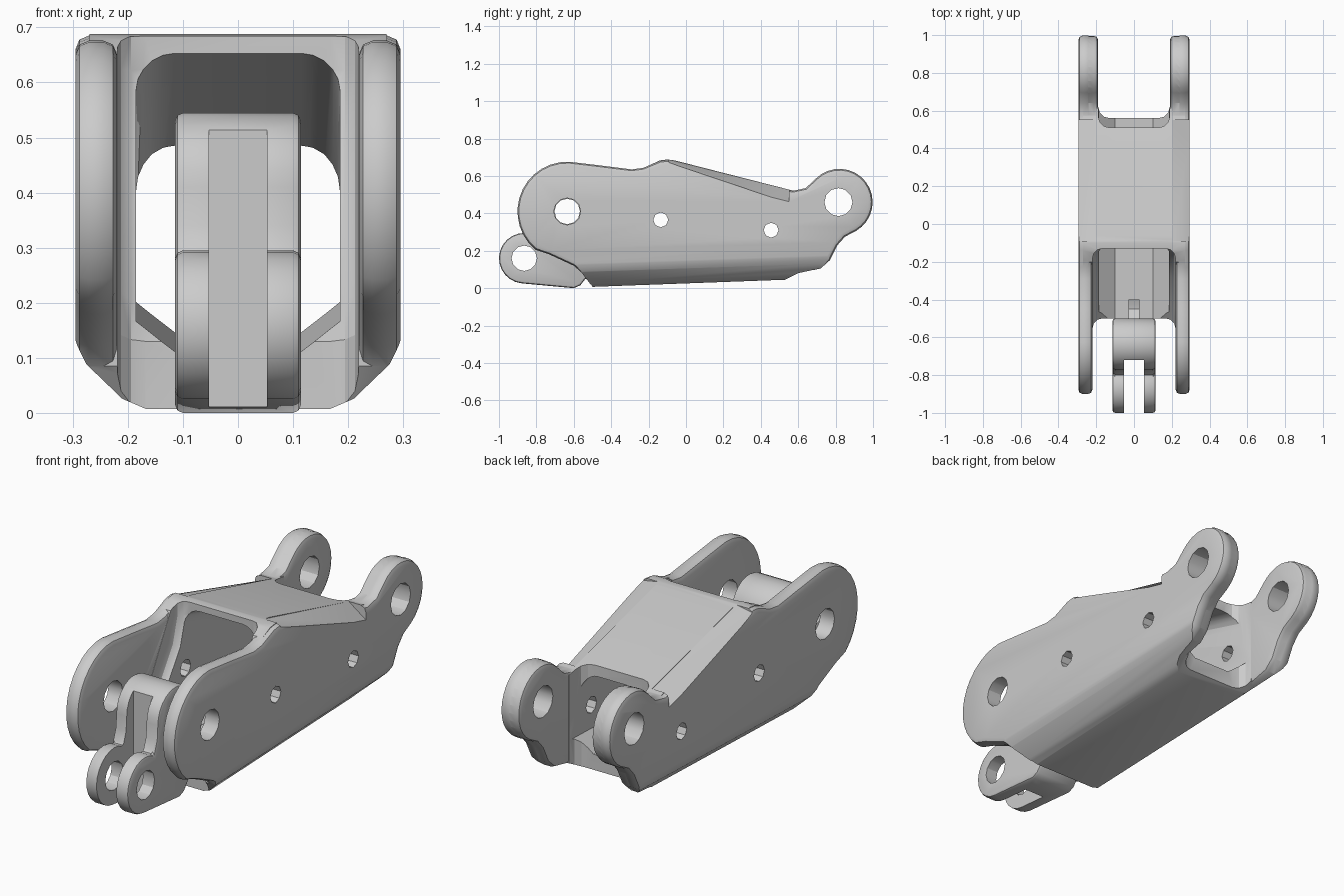
import bpy, bmesh
from math import sin, cos, radians

if "Cube" in bpy.data.objects:
    bpy.data.objects.remove(bpy.data.objects["Cube"])


def arc(cy, cz, r, a0, a1, n):
    return [(cy + r * cos(radians(a0 + (a1 - a0) * i / n)),
             cz + r * sin(radians(a0 + (a1 - a0) * i / n))) for i in range(n + 1)]


def loft(name, ring_a, ring_b):
    """Closed solid between two matching rings of 3D points."""
    bm = bmesh.new()
    a = [bm.verts.new(p) for p in ring_a]
    b = [bm.verts.new(p) for p in ring_b]
    bm.faces.new(a)
    bm.faces.new(b[::-1])
    n = len(a)
    for i in range(n):
        j = (i + 1) % n
        bm.faces.new((a[i], b[i], b[j], a[j]))
    bmesh.ops.recalc_face_normals(bm, faces=bm.faces)
    me = bpy.data.meshes.new(name)
    bm.to_mesh(me)
    bm.free()
    ob = bpy.data.objects.new(name, me)
    bpy.context.collection.objects.link(ob)
    return ob


def bake(ob):
    bpy.context.view_layer.update()
    dg = bpy.context.evaluated_depsgraph_get()
    me = bpy.data.meshes.new_from_object(ob.evaluated_get(dg))
    ob.modifiers.clear()
    ob.data = me


def prism(name, pts, x0, x1, bevel=0.0, seg=2):
    """Side (y, z) profile extruded across x, rim edges rounded."""
    ob = loft(name, [(x0, y, z) for y, z in pts], [(x1, y, z) for y, z in pts])
    if bevel:
        m = ob.modifiers.new("round", 'BEVEL')
        m.width, m.segments = bevel, seg
        m.limit_method, m.angle_limit = 'ANGLE', radians(60)
        m.use_clamp_overlap = False
        bake(ob)
    return ob


def boolean(ob, other, op='DIFFERENCE'):
    m = ob.modifiers.new("bool", 'BOOLEAN')
    m.operation, m.object, m.solver = op, other, 'EXACT'
    bake(ob)
    bpy.data.objects.remove(other)


def hole(ob, y, z, r, n):
    boolean(ob, prism("hole", arc(y, z, r, 0, 360 - 360 / n, n - 1), -0.5, 0.5))


# central tube: roof, floor and inner walls
core = [(-.56, .085), (-.5, .007), (.53, .045), (.62, .09), (.62, .515), (.57, .522),
        (-.06, .683), (-.1, .688), (-.14, .683), (-.2, .655), (-.35, .38), (-.56, .2)]
body = prism("link_body", core, -.27, .27)

# open channel running the full length, sloping with the roof
def channel(y):
    top, low = .645 - .262 * (y + .1), .033 * (y + .5)
    half = [(.1, .10 + low), (.185, .165 + low)]
    half += arc(.115, top - .07, .07, 0, 90, 5)
    return [(x, y, z) for x, z in half] + [(-x, y, z) for x, z in half[::-1]]

boolean(body, loft("channel", channel(-.8), channel(.75)))

# rounded mouths at front and rear
front_mouth = [(-1.2, -.3), (-.5, -.3), (-.5, .13), (-.42, .2), (-.27, .33),
               (-.17, .48), (-.13, .62), (-.13, .95), (-1.2, .95)]
rear_mouth = [(.56, -.3), (1.2, -.3), (1.2, .95), (.51, .95), (.51, .3), (.56, .2)]
boolean(body, prism("front_mouth", front_mouth, -.219, .219, .05, 3))
boolean(body, prism("rear_mouth", rear_mouth, -.189, .189, .06, 3))

# side cheeks with front and rear lugs, plus thickening pads on the rear lugs
rear_lug = [(.53, .048), (.58, .075), (.72, .105), (.77, .15), (.81, .23), (.85, .275)]
rear_lug += arc(.82, .46, .178, -60, 135, 16) + [(.64, .535), (.57, .52)]
cheek = arc(-.635, .41, .266, 88, 230, 13)
cheek += [(-.73, .18), (-.6, .12), (-.56, .085), (-.5, .01)] + rear_lug
cheek += [(-.06, .68), (-.1, .685), (-.14, .68), (-.23, .643), (-.29, .635), (-.45, .655)]
pad = [(.45, .07)] + rear_lug + [(.45, .5)]
pad = [(.7 + (y - .7) * .995, .3 + (z - .3) * .995) for y, z in pad]
for s in (-1, 1):
    boolean(body, prism("cheek", cheek, *sorted((s * .22, s * .295)), .024), 'UNION')
    boolean(body, prism("pad", pad, *sorted((s * .19, s * .285)), .022), 'UNION')

# chamfered lower corners
def hull(y):
    t = .033 * (y + .5)
    half = [(.14, -.05), (.16, .004 + t), (.21, .026 + t), (.275, .09 + t),
            (.292, .125 + t), (.31, .18 + t), (.31, 1)]
    return [(x, y, z) for x, z in half] + [(-x, y, z) for x, z in half[::-1]]

boolean(body, loft("hull", hull(-1.2), hull(1.2)), 'INTERSECT')

# sloped roof edges
def roof_edge(y, depth, s):
    z = .69 - .251 * (y + .1)
    return [(s * .205, y, z), (s * .31, y, z - depth), (s * .31, y, z + .1), (s * .205, y, z + .1)]

for s in (-1, 1):
    boolean(body, loft("roof_edge", roof_edge(-.09, .02, s), roof_edge(.55, .075, s)))

# pin holes
for y, z, r, n in ((-.635, .41, .072, 12), (.815, .46, .075, 12),
                   (-.135, .365, .04, 8), (.455, .31, .04, 8)):
    hole(body, y, z, r, n)

# forked lever between the front lugs
lever_side = arc(-.865, .16, .135, 60, 265, 14)
lever_side += [(-.6, 0), (-.565, .015), (-.53, .06), (-.515, .3)]
lever_side += arc(-.635, .41, .135, -20, 180, 14) + [(-.775, .34)]
lever = prism("fork_lever", lever_side, -.114, .114, .014)
slot = [(-1.2, -.2), (-.72, -.2), (-.72, .7), (-1.2, .7)]
boolean(lever, prism("slot", slot, -.053, .053))
hole(lever, -.635, .41, .068, 12)
hole(lever, -.865, .16, .068, 12)

# rib tying the lever to the floor
rib_side = [(-.55, .05), (-.4, .05), (-.4, .2), (-.45, .32), (-.55, .38)]
rib = prism("lever_rib", rib_side, -.03, .03)

# smooth shading with sharp edges kept
for ob in (body, lever, rib):
    bpy.ops.object.select_all(action='DESELECT')
    ob.select_set(True)
    bpy.context.view_layer.objects.active = ob
    bpy.ops.object.shade_smooth_by_angle(angle=radians(30))
